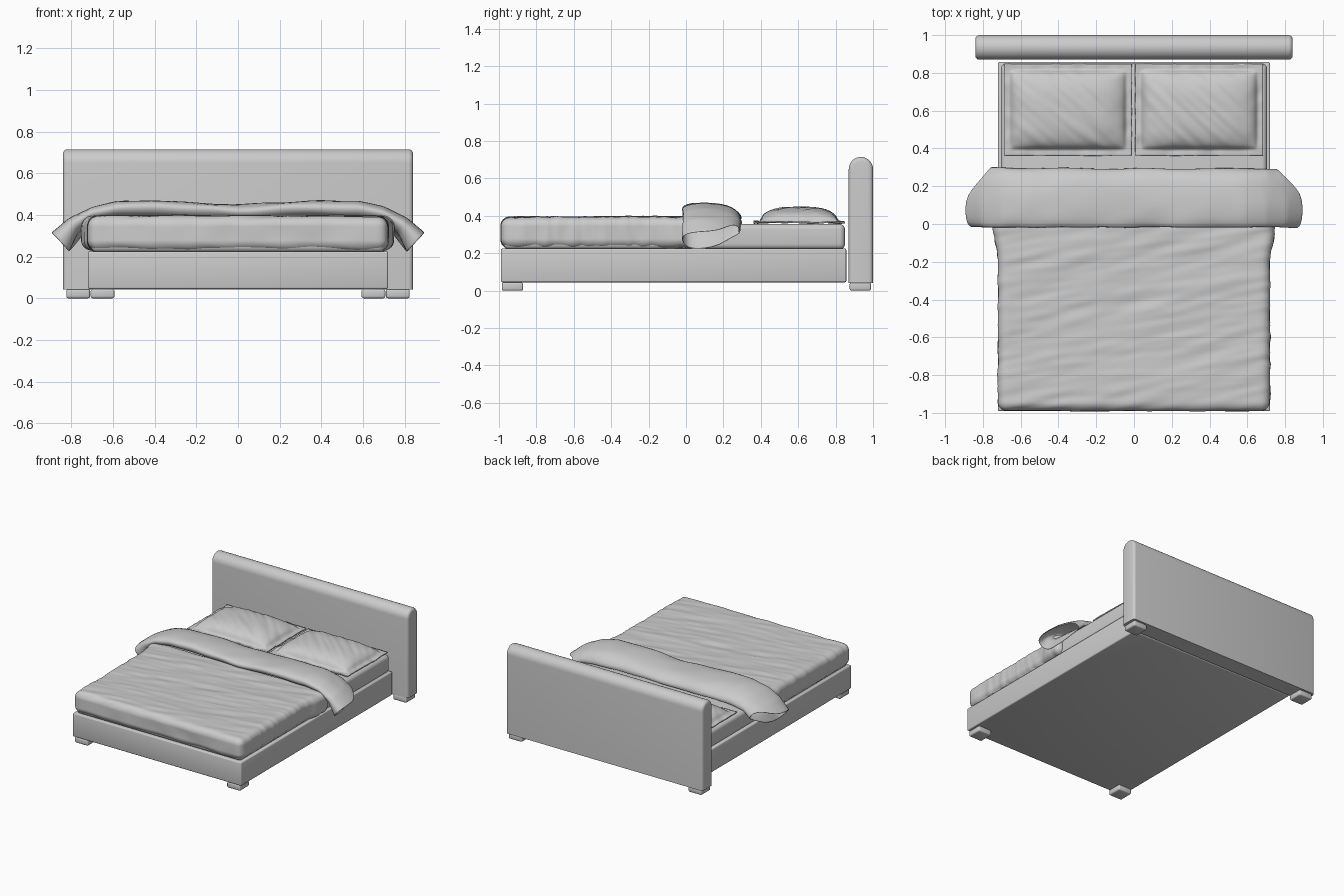
import bpy, bmesh, math
from mathutils import Vector, noise

if "Cube" in bpy.data.objects:
    bpy.data.objects.remove(bpy.data.objects["Cube"])


def finish(name, bm, angle=40):
    bmesh.ops.recalc_face_normals(bm, faces=bm.faces)
    me = bpy.data.meshes.new(name)
    bm.to_mesh(me)
    bm.free()
    ob = bpy.data.objects.new(name, me)
    bpy.context.collection.objects.link(ob)
    bpy.ops.object.select_all(action='DESELECT')
    ob.select_set(True)
    bpy.context.view_layer.objects.active = ob
    bpy.ops.object.shade_smooth_by_angle(angle=math.radians(angle))
    return ob


def cube_between(lo, hi):
    bm = bmesh.new()
    bmesh.ops.create_cube(bm, size=1)
    lo, hi = Vector(lo), Vector(hi)
    for v in bm.verts:
        v.co = (lo + hi) / 2 + v.co * (hi - lo)
    return bm


def box(name, lo, hi, bevel, segments=3):
    bm = cube_between(lo, hi)
    bmesh.ops.bevel(bm, geom=bm.edges[:], offset=bevel, segments=segments,
                    profile=0.5, affect='EDGES')
    return finish(name, bm)


def interp(pts, t):
    f = max(0, min(t, 1)) * (len(pts) - 1)
    i = min(int(f), len(pts) - 2)
    return Vector(pts[i]).lerp(Vector(pts[i + 1]), f - i)


def smooth(a, b, t):
    t = max(0, min(1, (t - a) / (b - a)))
    return t * t * (3 - 2 * t)


def wrinkle(p, slope, along, across, seed=0):
    return noise.noise(Vector((p.x * along + seed, (p.y - slope * p.x) * across, p.z * 6)))


# Headboard: half-round profile extruded across the width
bm = bmesh.new()
r, yc, zt = 0.065, 0.935, 0.715
prof = [(yc - r, 0.042), (yc + r, 0.042)]
prof += [(yc + r * math.cos(a), zt - r + r * math.sin(a))
         for a in (math.pi * i / 16 for i in range(17))]
face = bm.faces.new([bm.verts.new((-0.84, y, z)) for y, z in prof])
ext = bmesh.ops.extrude_face_region(bm, geom=[face])
for v in [g for g in ext['geom'] if isinstance(g, bmesh.types.BMVert)]:
    v.co.x = 0.84
rim = [e for e in bm.edges if abs(e.verts[0].co.x - e.verts[1].co.x) < 1e-5
       and max(v.co.z for v in e.verts) > 0.05]
bmesh.ops.bevel(bm, geom=rim, offset=0.022, segments=4, profile=0.5, affect='EDGES')
finish("headboard", bm)

# Base and mattress
box("bed_base", (-0.72, -0.99, 0.045), (0.72, 0.857, 0.225), 0.008)
box("mattress", (-0.705, -0.975, 0.22), (0.705, 0.85, 0.357), 0.03, 5)

# Feet
for s, side in ((-1, "left"), (1, "right")):
    for part, x, y in (("front", 0.65, -0.928), ("back", 0.767, 0.932)):
        box(f"{part}_foot_{side}", (s * x - 0.057, y - 0.057, 0),
            (s * x + 0.057, y + 0.057, 0.044), 0.01)

# Duvet: dense rounded box with wrinkles, flaring slightly under the fold
lo, hi, r = Vector((-0.72, -0.99, 0.228)), Vector((0.72, 0.05, 0.395)), 0.05
bm = cube_between(lo, hi)
bmesh.ops.subdivide_edges(bm, edges=bm.edges[:], cuts=70, use_grid_fill=True)
for v in bm.verts:
    inner = Vector(max(lo[i] + r, min(hi[i] - r, v.co[i])) for i in range(3))
    n = (v.co - inner).normalized()
    p = inner + n * r
    h = 0.006 * wrinkle(p, 0.3, 3, 18) + 0.004 * wrinkle(p, 0.15, 5, 32, 9)
    p += n * h
    p.x *= 1 + 0.045 * smooth(-0.2, 0.02, p.y)
    v.co = p
finish("duvet", bm, 60)

# Turned-back fold: loop profile swept between a lower and an upper drape curve
lower = [(0, .385), (.2, .385), (.4, .388), (.58, .388), (.70, .37), (.77, .31), (.81, .225)]
upper = [(0, .452), (.2, .458), (.4, .468), (.58, .466), (.70, .438), (.81, .385), (.895, .315)]
loop = [(.03, -.02), (-.005, .15), (-.022, .5), (-.015, .82), (.03, .98), (.09, 1.02),
        (.16, 1.0), (.22, .85), (.265, .58), (.295, .2), (.298, -.25), (.25, -.3),
        (.18, -.1), (.10, 0)]
bm = bmesh.new()
N = 72
rings = []
for i in range(N + 1):
    s = 2 * i / N - 1
    ring = []
    for y, t in loop:
        u = abs(s) * (1 - 0.2 * smooth(0.13, 0.30, y))
        q = interp(lower, u).lerp(interp(upper, u), t)
        p = Vector((math.copysign(q.x, s), y, q.y))
        w = 0.010 * noise.noise(Vector((p.x * 5, y * 5, 3)))
        w2 = 0.010 * wrinkle(p, 0.2, 4, 16, 4)
        ring.append(bm.verts.new((p.x, p.y + w, p.z + w2)))
    rings.append(ring)
for a, b in zip(rings, rings[1:]):
    for j in range(len(loop)):
        k = (j + 1) % len(loop)
        bm.faces.new((a[j], a[k], b[k], b[j]))
fold = finish("duvet_fold", bm, 80)
mod = fold.modifiers.new("thickness", 'SOLIDIFY')
mod.thickness = 0.006
mod = fold.modifiers.new("soften", 'SUBSURF')
mod.levels = mod.render_levels = 1

# Pillows: domed cushion with a flat wavy flange
for cx, side in ((-0.35, "left"), (0.345, "right")):
    bm = bmesh.new()
    bmesh.ops.create_grid(bm, x_segments=80, y_segments=64, size=1)
    for v in bm.verts:
        x, y = v.co.x * 0.338, v.co.y * 0.243
        u, w = min(1, abs(x) / 0.305), min(1, abs(y) / 0.207)
        dome = math.sqrt((1 - u ** 3.2) * (1 - w ** 3))
        p = Vector((cx + x, 0.605 + y, 0))
        edge = 0.007 * noise.noise(Vector((p.x * 14, p.y * 14, 1)))
        z = 0.370 + edge * (1 - dome) + 0.077 * dome
        z += 0.006 * dome * wrinkle(p, -0.9, 3, 20, 5)
        v.co = (p.x, p.y, z)
    pillow = finish(f"pillow_{side}", bm, 80)
    mod = pillow.modifiers.new("thickness", 'SOLIDIFY')
    mod.thickness = 0.008
